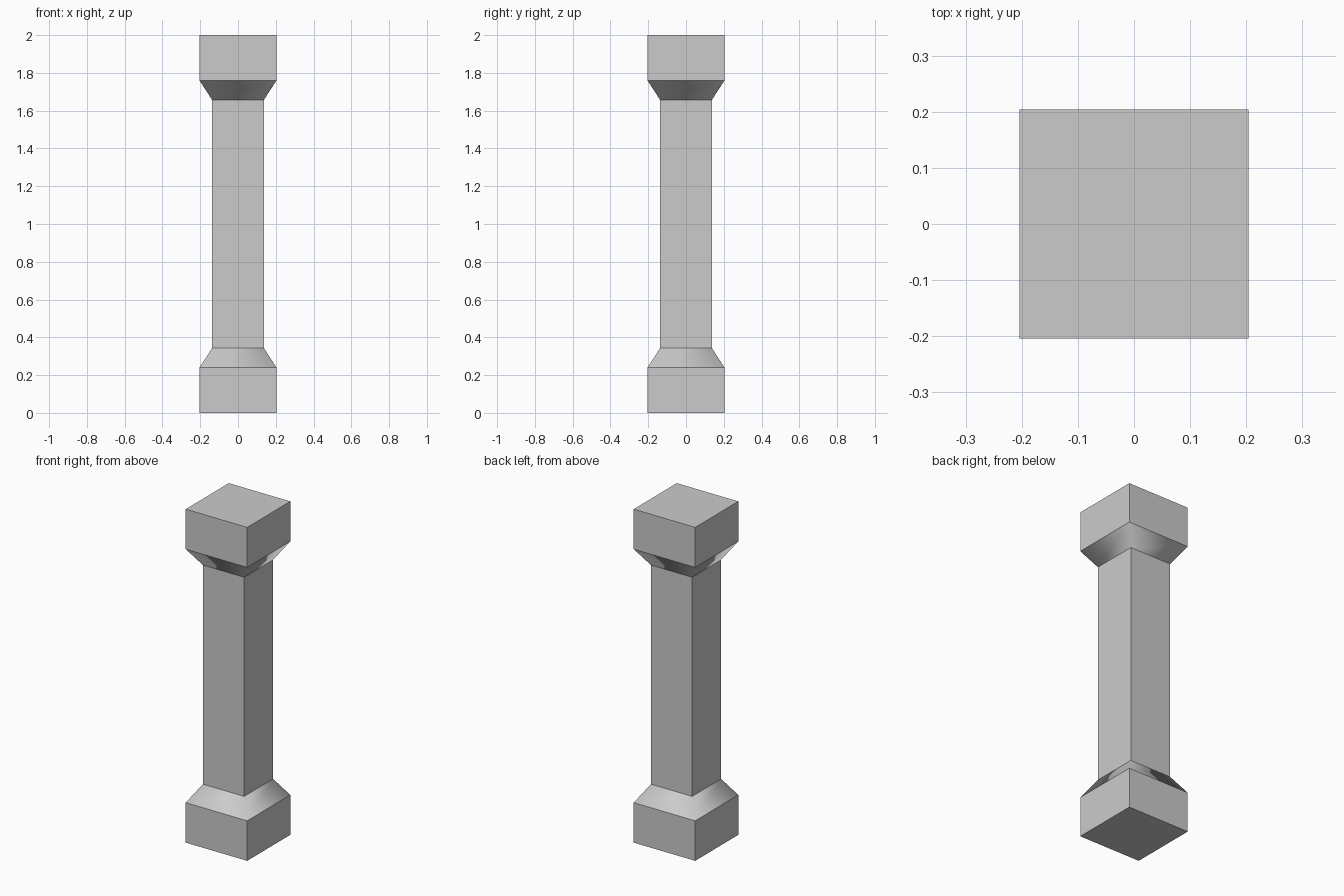
import bpy, bmesh

if "Cube" in bpy.data.objects:
    bpy.data.objects.remove(bpy.data.objects["Cube"])

# Square profile: (half width, height) from the floor up, mirrored about mid-height
lower = [(0.204, 0.0), (0.204, 0.24), (0.137, 0.343)]
profile = lower + [(w, 2.0 - z) for w, z in reversed(lower)]

bm = bmesh.new()
rings = [[bm.verts.new((sx * w, sy * w, z))
          for sx, sy in ((-1, -1), (1, -1), (1, 1), (-1, 1))]
         for w, z in profile]

# Side faces: only the tapered collars are smooth shaded
for (w0, _), (w1, _), low, high in zip(profile, profile[1:], rings, rings[1:]):
    for i in range(4):
        j = (i + 1) % 4
        face = bm.faces.new((low[i], low[j], high[j], high[i]))
        face.smooth = w0 != w1

# Bottom and top caps
bm.faces.new(rings[0][::-1])
bm.faces.new(rings[-1])
bmesh.ops.recalc_face_normals(bm, faces=bm.faces[:])

# Crisp horizontal edges around the collars
for e in bm.edges:
    if abs(e.verts[0].co.z - e.verts[1].co.z) < 1e-5:
        e.smooth = False

mesh = bpy.data.meshes.new("pillar")
bm.to_mesh(mesh)
bm.free()
bpy.context.collection.objects.link(bpy.data.objects.new("pillar", mesh))
